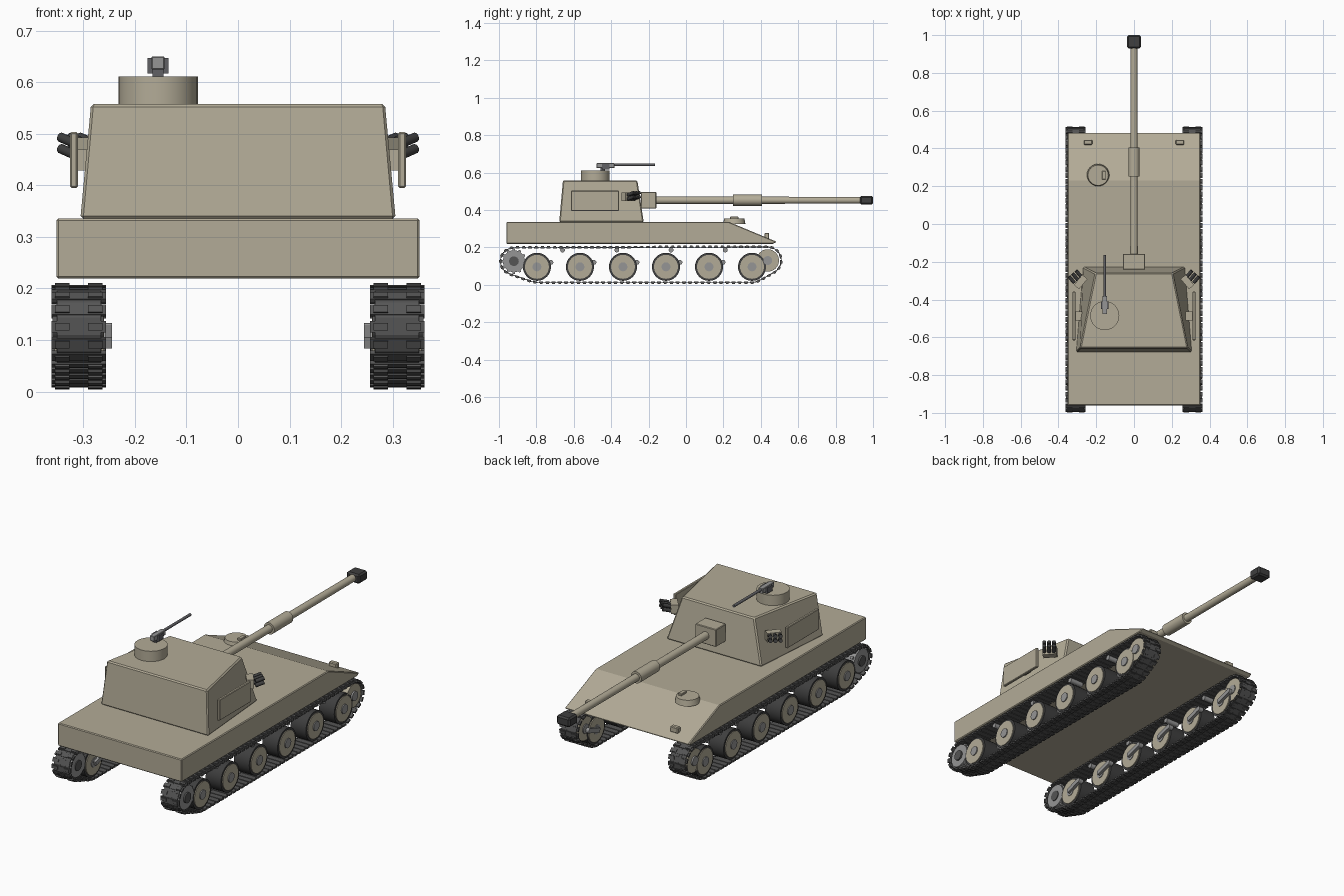
import bpy, bmesh, math
from mathutils import Matrix, Vector

if "Cube" in bpy.data.objects:
    bpy.data.objects.remove(bpy.data.objects["Cube"])


def material(name, rgb):
    m = bpy.data.materials.new(name)
    m.diffuse_color = (*rgb, 1)
    m.use_nodes = True
    m.node_tree.nodes["Principled BSDF"].inputs["Base Color"].default_value = m.diffuse_color
    return m


TAN = material("tan_paint", (0.45, 0.41, 0.31))
DARK = material("dark_rubber", (0.05, 0.05, 0.05))
STEEL = material("track_steel", (0.09, 0.09, 0.09))
GREY = material("bare_metal", (0.30, 0.30, 0.30))
GUN = material("gun_metal", (0.12, 0.12, 0.13))


def finish(name, bm, mat, bevel=0, mirror=False, smooth=False):
    bmesh.ops.recalc_face_normals(bm, faces=bm.faces)
    me = bpy.data.meshes.new(name)
    bm.to_mesh(me)
    bm.free()
    me.materials.append(mat)
    ob = bpy.data.objects.new(name, me)
    bpy.context.collection.objects.link(ob)
    if smooth:
        bpy.context.view_layer.objects.active = ob
        ob.select_set(True)
        bpy.ops.object.shade_smooth_by_angle(angle=math.radians(35))
        ob.select_set(False)
    if bevel:
        b = ob.modifiers.new("bevel", 'BEVEL')
        b.width, b.segments = bevel, 1
    if mirror:
        ob.modifiers.new("mirror", 'MIRROR')
    return ob


def add_box(bm, center, size, rot=Matrix()):
    m = Matrix.Translation(center) @ rot @ Matrix.Diagonal((*size, 1))
    bmesh.ops.create_cube(bm, size=1, matrix=m)


def add_rod(bm, a, b, r, r2=None, seg=24):
    a, b = Vector(a), Vector(b)
    rot = (b - a).to_track_quat('Z', 'Y').to_matrix().to_4x4()
    bmesh.ops.create_cone(bm, cap_ends=True, segments=seg, radius1=r,
                          radius2=r if r2 is None else r2, depth=(b - a).length,
                          matrix=Matrix.Translation((a + b) / 2) @ rot)


def box(name, center, size, mat, bevel=0, mirror=False):
    bm = bmesh.new()
    add_box(bm, center, size)
    return finish(name, bm, mat, bevel, mirror)


def rod(name, a, b, r, mat, r2=None, seg=24, mirror=False, bevel=0):
    bm = bmesh.new()
    add_rod(bm, a, b, r, r2, seg)
    return finish(name, bm, mat, bevel, mirror, True)


def loft(name, bottom, top, mat, bevel):
    """Solid between two matching polygon loops."""
    bm = bmesh.new()
    lo = [bm.verts.new(p) for p in bottom]
    hi = [bm.verts.new(p) for p in top]
    bm.faces.new(lo)
    bm.faces.new(hi)
    n = len(lo)
    for i in range(n):
        bm.faces.new((lo[i], lo[(i + 1) % n], hi[(i + 1) % n], hi[i]))
    return finish(name, bm, mat, bevel)


# Hull: side profile stretched across the width
profile = [(-0.96, 0.219), (-0.96, 0.336), (0.23, 0.336), (0.485, 0.23), (0.465, 0.219)]
loft("hull", [(-0.352, y, z) for y, z in profile],
     [(0.352, y, z) for y, z in profile], TAN, 0.004)

# Turret: tapered, narrower toward the gun
loft("turret",
     [(-0.306, -0.678, 0.335), (0.306, -0.678, 0.335), (0.27, -0.226, 0.335), (-0.27, -0.226, 0.335)],
     [(-0.286, -0.658, 0.558), (0.286, -0.658, 0.558), (0.205, -0.26, 0.558), (-0.205, -0.26, 0.558)],
     TAN, 0.006)
box("side_armour_panel", (0.318, -0.487, 0.449), (0.015, 0.257, 0.108), TAN, 0.003, True)
box("panel_bracket", (0.295, -0.487, 0.449), (0.045, 0.05, 0.04), TAN, 0, True)

# Main gun
box("mantlet", (0, -0.2, 0.452), (0.118, 0.082, 0.09), TAN, 0.003)
rod("gun_barrel", (0, -0.2, 0.452), (0, 0.95, 0.452), 0.02, TAN, 0.018)
rod("barrel_sleeve", (0, 0.252, 0.452), (0, 0.405, 0.452), 0.03, TAN)
box("muzzle_brake", (0, 0.965, 0.452), (0.075, 0.07, 0.048), DARK, 0.008)

# Commander's cupola and machine gun
rod("cupola", (-0.155, -0.485, 0.55), (-0.155, -0.485, 0.611), 0.077, TAN, seg=32)
box("machine_gun_mount", (-0.155, -0.445, 0.626), (0.022, 0.026, 0.036), GUN)
box("machine_gun_body", (-0.155, -0.43, 0.637), (0.026, 0.095, 0.026), GREY, 0.002)
box("machine_gun_cradle", (-0.155, -0.43, 0.632), (0.04, 0.04, 0.03), GUN)
rod("machine_gun_barrel", (-0.155, -0.39, 0.642), (-0.155, -0.165, 0.642), 0.007, GUN, seg=12)

# Smoke launchers: bracket with two rows of three tubes, angled outward
spin = Matrix.Rotation(math.radians(-40), 4, 'Z')
pos = Vector((0.298, -0.295, 0.47))
bm = bmesh.new()
add_box(bm, pos - Vector((0.016, 0.012, 0)), (0.035, 0.07, 0.045), Matrix.Rotation(math.radians(40), 4, 'Z'))
finish("smoke_launcher_bracket", bm, TAN, 0, True)
bm = bmesh.new()
for row in (-0.011, 0.011):
    for col in (-0.024, 0, 0.024):
        base = pos + spin @ Vector((col, 0, row))
        add_rod(bm, base, base + spin @ Vector((0, 0.042, 0.012)), 0.0095, seg=12)
finish("smoke_launcher_tubes", bm, DARK, 0, True, True)

# Driver hatch and headlights on the hull deck
rod("driver_hatch", (-0.19, 0.258, 0.325), (-0.19, 0.258, 0.354), 0.06, TAN, 0.054)
box("hatch_periscope", (-0.16, 0.258, 0.357), (0.02, 0.045, 0.014), TAN, 0.002)
box("headlight", (0.243, 0.432, 0.262), (0.045, 0.026, 0.03), TAN, 0.004, True)

# Road wheels with tyres, hubs and swing arms
IN, OUT = 0.265, 0.352
wheel_y = [-0.797 + 0.23 * i for i in range(6)]
for i, y in enumerate(wheel_y, 1):
    z = 0.096
    rod(f"tyre_{i}", (IN, y, z), (OUT, y, z), 0.075, DARK, seg=32, mirror=True)
    rod(f"wheel_disc_{i}", (IN - 0.005, y, z), (OUT + 0.004, y, z), 0.064, TAN, seg=32, mirror=True)
    rod(f"wheel_hub_{i}", (IN - 0.008, y, z), (OUT + 0.009, y, z), 0.024, GREY, seg=16, mirror=True)
    bm = bmesh.new()
    tilt = Matrix.Rotation(math.atan2(0.024, 0.075), 4, 'X')
    add_box(bm, (0.252, y + 0.037, z + 0.012), (0.016, 0.09, 0.022), tilt)
    add_rod(bm, (0.244, y + 0.075, z + 0.024), (0.27, y + 0.075, z + 0.024), 0.013, seg=12)
    finish(f"swing_arm_{i}", bm, GREY, 0, True)

# Return rollers
for i in range(4):
    y = -0.66 + 0.29 * i
    rod(f"return_roller_{i + 1}", (0.27, y, 0.186), (0.345, y, 0.186), 0.013, GREY, seg=16, mirror=True)

# Drive sprocket with teeth, and idler
SPROCKET, IDLER = (-0.92, 0.126), (0.437, 0.13)
bm = bmesh.new()
add_rod(bm, (IN, *SPROCKET), (OUT, *SPROCKET), 0.059, seg=32)
for k in range(12):
    turn = Matrix.Rotation(k * math.tau / 12, 4, 'X')
    for x in (0.28, 0.337):
        c = Vector((x, *SPROCKET)) + turn @ Vector((0, 0.059, 0))
        add_box(bm, c, (0.014, 0.016, 0.014), turn)
finish("drive_sprocket", bm, GREY, 0, True, True)
rod("sprocket_hub", (IN - 0.004, *SPROCKET), (OUT + 0.008, *SPROCKET), 0.026, STEEL, mirror=True)
rod("idler_wheel", (IN, *IDLER), (OUT, *IDLER), 0.06, TAN, seg=32, mirror=True)
rod("idler_hub", (IN - 0.004, *IDLER), (OUT + 0.008, *IDLER), 0.024, GREY, seg=16, mirror=True)

# Track path: hull around the end wheels, then evenly spaced stations
circles = [(*SPROCKET, 0.072), (*IDLER, 0.072), (wheel_y[0], 0.096, 0.083), (wheel_y[-1], 0.096, 0.083)]
pts = sorted((cy + r * math.cos(a * math.tau / 64), cz + r * math.sin(a * math.tau / 64))
             for cy, cz, r in circles for a in range(64))


def half_hull(seq):
    h = []
    for p in seq:
        while len(h) > 1 and ((h[-1][0] - h[-2][0]) * (p[1] - h[-2][1])
                              - (h[-1][1] - h[-2][1]) * (p[0] - h[-2][0])) <= 0:
            h.pop()
        h.append(p)
    return h[:-1]


loop = [Vector(p) for p in half_hull(pts) + half_hull(pts[::-1])]
edges = list(zip(loop, loop[1:] + loop[:1]))
total = sum((b - a).length for a, b in edges)
LINKS = 96


def station(d):
    d %= total
    for a, b in edges:
        l = (b - a).length
        if d <= l:
            return a + (b - a) * (d / l)
        d -= l
    return loop[0]


# Track links: plate with two outer pads, joined by thin connectors
bm = bmesh.new()
step = total / LINKS
for i in range(LINKS):
    p, q = station((i - 0.4) * step), station((i + 0.4) * step)
    c, t = (p + q) / 2, q - p
    rot = Matrix.Rotation(math.atan2(t.y, t.x), 4, 'X')
    at = Vector((0.3085, c.x, c.y))
    add_box(bm, at, (0.106, step * 0.66, 0.009), rot)
    add_box(bm, at, (0.085, step * 1.06, 0.004), rot)
    for x in (-0.032, 0.032):
        add_box(bm, at + rot @ Vector((x, 0, -0.006)), (0.028, step * 0.45, 0.005), rot)
finish("track", bm, STEEL, 0, True)
